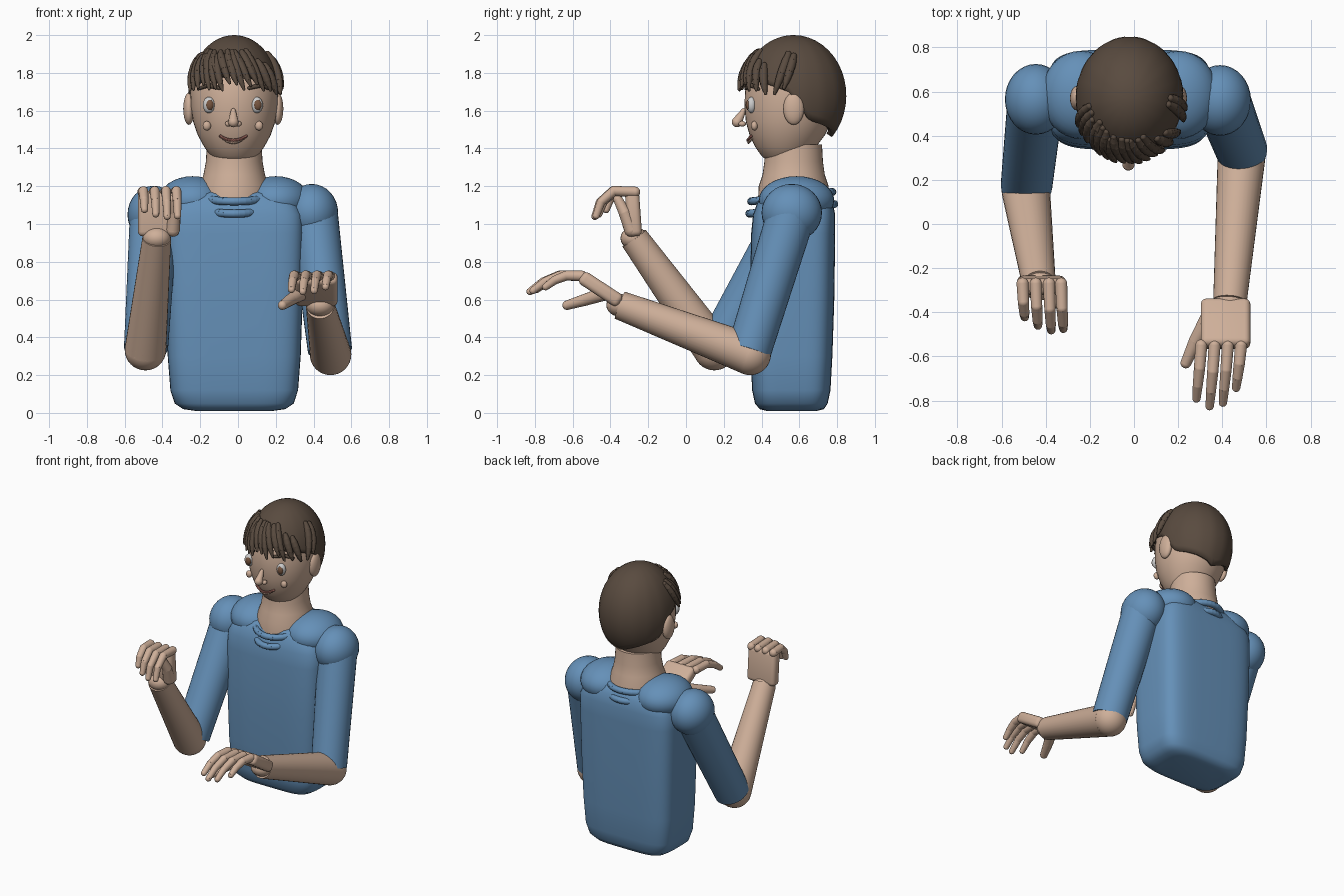
import bpy, bmesh, math, random
from mathutils import Vector, Matrix

if "Cube" in bpy.data.objects:
    bpy.data.objects.remove(bpy.data.objects["Cube"])

random.seed(4)
CX = -0.02  # body centre line


def material(name, rgb):
    m = bpy.data.materials.new(name)
    m.diffuse_color = (*rgb, 1)
    m.use_nodes = True
    m.node_tree.nodes["Principled BSDF"].inputs["Base Color"].default_value = m.diffuse_color
    return m


SKIN = material("skin", (0.62, 0.43, 0.32))
SHIRT = material("shirt", (0.13, 0.28, 0.48))
HAIR = material("hair", (0.10, 0.07, 0.05))
WHITE = material("eye_white", (0.75, 0.75, 0.75))
BROWN = material("iris", (0.18, 0.09, 0.05))
LIP = material("lip", (0.4, 0.16, 0.13))


def finish(name, bm, mat, angle=40):
    bmesh.ops.recalc_face_normals(bm, faces=bm.faces)
    me = bpy.data.meshes.new(name)
    bm.to_mesh(me)
    bm.free()
    me.materials.append(mat)
    ob = bpy.data.objects.new(name, me)
    bpy.context.collection.objects.link(ob)
    me.shade_smooth()
    me.set_sharp_from_angle(angle=math.radians(angle))
    return ob


def ball(name, c, r, mat, seg=24):
    bm = bmesh.new()
    m = Matrix.Translation(c) @ Matrix.Diagonal((*r, 1))
    bmesh.ops.create_uvsphere(bm, u_segments=seg, v_segments=seg // 2, radius=1, matrix=m)
    return finish(name, bm, mat)


def limb(name, pts, rads, mat, seg=14, balls=True):
    """Chain of tapered segments with round joints."""
    bm = bmesh.new()
    pts = [Vector(p) for p in pts]
    for i, p in enumerate(pts):
        if balls:
            bmesh.ops.create_uvsphere(bm, u_segments=seg, v_segments=max(6, seg // 2),
                                      radius=rads[i], matrix=Matrix.Translation(p))
        if i + 1 < len(pts):
            d = pts[i + 1] - p
            m = Matrix.Translation(p + d / 2) @ d.to_track_quat('Z', 'Y').to_matrix().to_4x4()
            bmesh.ops.create_cone(bm, cap_ends=True, segments=seg, radius1=rads[i],
                                  radius2=rads[i + 1], depth=d.length, matrix=m)
    return finish(name, bm, mat)


def loft(name, sections, mat, power=2.0, n=40):
    """Stack of superellipse sections: z, half width, front y, back y."""
    bm = bmesh.new()
    rings = []
    for z, hx, y0, y1 in sections:
        ring = []
        for k in range(n):
            a = 2 * math.pi * k / n
            c, s = math.cos(a), math.sin(a)
            ex = 2 / power
            ring.append(bm.verts.new((CX + hx * math.copysign(abs(c) ** ex, c),
                                      (y0 + y1) / 2 + (y1 - y0) / 2 * math.copysign(abs(s) ** ex, s), z)))
        rings.append(ring)
    for a, b in zip(rings, rings[1:]):
        for k in range(n):
            bm.faces.new((a[k], a[(k + 1) % n], b[(k + 1) % n], b[k]))
    bm.faces.new(rings[0])
    bm.faces.new(rings[-1])
    return finish(name, bm, mat, 60)


def palm(name, c, size, tilt):
    bm = bmesh.new()
    m = Matrix.Translation(c) @ Matrix.Rotation(tilt, 4, 'X') @ Matrix.Diagonal((*size, 1))
    bmesh.ops.create_cube(bm, size=1, matrix=m)
    bmesh.ops.bevel(bm, geom=bm.edges[:], offset=0.027, segments=4, profile=0.5, affect='EDGES')
    return finish(name, bm, SKIN, 60)


# Torso, yoke and neck
loft("torso", [(0.01, .2, .43, .69), (0.02, .27, .39, .73), (0.05, .315, .365, .75),
               (0.12, .338, .35, .765), (0.3, .352, .342, .775), (0.6, .362, .337, .785),
               (0.95, .37, .345, .79), (1.05, .365, .355, .79), (1.12, .33, .38, .775),
               (1.16, .27, .41, .75), (1.175, .2, .44, .73)], SHIRT, power=4.5, n=64)
for s in (-1, 1):
    ball("shoulder_yoke", (CX + s * .22, .585, 1.125), (.18, .2, .128), SHIRT, 32)
loft("neck", [(1.1, .19, .38, .76), (1.2, .185, .385, .755), (1.26, .163, .405, .735),
              (1.33, .15, .415, .725), (1.42, .145, .42, .72)], SKIN)

# Collar rolls
for z, rx, ry in ((1.145, .175, .215), (1.08, .155, .225)):
    ring = [(CX + rx * math.cos(t * math.pi / 20), .56 + ry * math.sin(t * math.pi / 20),
             z + .025 * math.sin(t * math.pi / 20)) for t in range(41)]
    limb("collar_roll", ring, [.021] * 41, SHIRT, 12)

# Head
loft("head", [(1.325, .05, .46, .58), (1.335, .09, .43, .61), (1.36, .125, .40, .65),
              (1.41, .16, .365, .69), (1.47, .193, .337, .735), (1.54, .217, .317, .77),
              (1.62, .23, .31, .79), (1.7, .233, .312, .8), (1.78, .225, .33, .79),
              (1.86, .195, .37, .76), (1.92, .14, .43, .70), (1.95, .06, .5, .62)], SKIN)
for s in (-1, 1):
    ball("ear", (CX - .005 + s * .235, .57, 1.61), (.03, .055, .085), SKIN)
    ex = CX - .007 + s * .127
    ball("eye", (ex, .347, 1.63), (.032, .026, .043), WHITE)
    ball("iris", (ex + .004, .330, 1.63), (.021, .014, .028), BROWN, 16)
    ball("cheek_dot", (CX - .007 + s * .138, .362, 1.52), (.022, .018, .025), SKIN, 16)
    ball("nostril", (CX - .005 + s * .026, .298, 1.53), (.018, .02, .015), SKIN, 16)
    limb("eyebrow", [(CX + s * .19, .385, 1.715), (CX + s * .14, .345, 1.735), (CX + s * .08, .32, 1.72)],
         [.008, .013, .01], HAIR, 10)
limb("nose", [(CX - .005, .305, 1.6), (CX - .005, .27, 1.54)], [.013, .028], SKIN, 16)
mouth = [(CX - .005 + .068 * t / 5, .327 + .018 * (t / 5) ** 2, 1.443 + .022 * (t / 5) ** 2)
         for t in range(-5, 6)]
limb("mouth", mouth, [.008] * 11, LIP, 8)
limb("lower_lip", [(x * .8 - .005, y + .004, z - .012) for x, y, z in mouth], [.007] * 11, SKIN, 8)

# Hair cap: ellipsoid shell whose lower edge follows the hairline
HC, HR = (CX, .57, 1.68), (.245, .28, .32)
LINE = [(0, 1.80), (60, 1.74), (85, 1.70), (108, 1.55), (180, 1.46)]


def on_hair(deg, z, k=1.0):
    """Point on the hair surface; deg 0 is the front, positive towards +x."""
    w = math.sqrt(max(0, 1 - ((z - HC[2]) / HR[2]) ** 2)) * k
    a = math.radians(deg)
    return Vector((HC[0] + HR[0] * w * math.sin(a), HC[1] - HR[1] * w * math.cos(a), z))


def hairline(deg):
    d = abs(deg)
    for (a, za), (b, zb) in zip(LINE, LINE[1:]):
        if d <= b:
            return za + (zb - za) * (d - a) / (b - a)


bm = bmesh.new()
N, M = 64, 16
top = bm.verts.new((HC[0], HC[1], HC[2] + HR[2]))
cols = []
for i in range(N):
    deg = -180 + 360 * i / N
    low = math.acos((hairline(deg) - HC[2]) / HR[2])
    ripple = 1 + .012 * (i % 4 == 0)
    cols.append([bm.verts.new(on_hair(deg, HC[2] + HR[2] * math.cos(low * j / M),
                                      1 - .006 * (i % 4 == 0))) for j in range(1, M + 1)])
for i in range(N):
    a, b = cols[i], cols[(i + 1) % N]
    bm.faces.new((top, a[0], b[0]))
    for j in range(M - 1):
        bm.faces.new((a[j], a[j + 1], b[j + 1], b[j]))
cap = finish("hair_cap", bm, HAIR, 50)
mod = cap.modifiers.new("thickness", 'SOLIDIFY')
mod.thickness, mod.offset = .035, -1


# Fringe and side locks
def lock(d0, d1, z0, z1, r):
    n = 6
    pts = [on_hair(d0 + (d1 - d0) * t / n, z0 + (z1 - z0) * t / n, 1.0 + .06 * t / n) for t in range(n + 1)]
    limb("hair_lock", pts, [r * f for f in (.7, .95, 1, .95, .85, .65, .35)], HAIR, 10)


for i in range(13):
    d = -72 + i * 8.5
    lock(d - 8, d + 7, 1.90 + random.uniform(-.02, .02), 1.725 + random.uniform(-.02, .025), .022)
for i in range(6):
    d = -45 + i * 13
    lock(d - 6, d + 9, 1.91, 1.79 + random.uniform(-.02, .02), .02)
for d0, d1, z0, z1 in ((38, 48, 1.86, 1.71), (50, 60, 1.84, 1.69), (82, 70, 1.90, 1.69), (90, 80, 1.89, 1.72)):
    lock(d0, d1, z0, z1, .024)

# Arms: shoulder, sleeve, forearm, wrist
for tag, sh, elbow, fore, wrist in (
        ("left", (.39, .56, 1.06), (.487, .335, .33), (.49, .34, .31), (.435, -.35, .57)),
        ("right", (-.445, .565, 1.05), (-.487, .175, .345), (-.49, .15, .335), (-.43, -.275, .925))):
    ball(tag + "_shoulder", sh, (.14, .16, .152), SHIRT, 32)
    limb(tag + "_sleeve", [(sh[0] + (.01 if sh[0] > 0 else 0), sh[1], sh[2]), elbow],
         [.128, .117], SHIRT, 32, balls=False)
    limb(tag + "_elbow", [fore, Vector(fore).lerp(Vector(wrist), .05)], [.11, .108], SKIN, 32)
    limb(tag + "_forearm", [fore, wrist], [.11, .076], SKIN, 32, balls=False)
    ball(tag + "_wrist", wrist, (.075, .072, .06), SKIN)

# Lowered hand
palm("left_palm", (.415, -.452, .655), (.225, .25, .075), -.58)
for x, k in ((.305, .9), (.365, 1.03), (.425, .97), (.485, .72)):
    path = [(0, 0, 0), (-.008, -.115, .003), (-.016, -.2, -.03), (-.022, -.268, -.08)]
    limb("left_finger", [(x + p[0], -.55 + p[1] * k, .725 + p[2] * k) for p in path],
         [.028, .026, .023, .019], SKIN)
limb("left_thumb", [(.34, -.42, .635), (.28, -.53, .60), (.235, -.63, .57)], [.038, .032, .025], SKIN)

# Raised hand
palm("right_palm", (-.42, -.278, 1.055), (.22, .24, .075), -1.5)
for x, k in ((-.505, .72), (-.445, .9), (-.385, 1.0), (-.33, .97)):
    path = [(0, 0, 0), (.004, -.115, .005), (.008, -.185, -.055), (.01, -.212, -.13)]
    limb("right_finger", [(x + p[0], -.27 + p[1] * k, 1.17 + p[2] * k) for p in path],
         [.028, .026, .023, .019], SKIN)
limb("right_thumb", [(-.345, -.29, .97), (-.335, -.325, 1.06), (-.345, -.36, 1.13)], [.038, .032, .025], SKIN)
